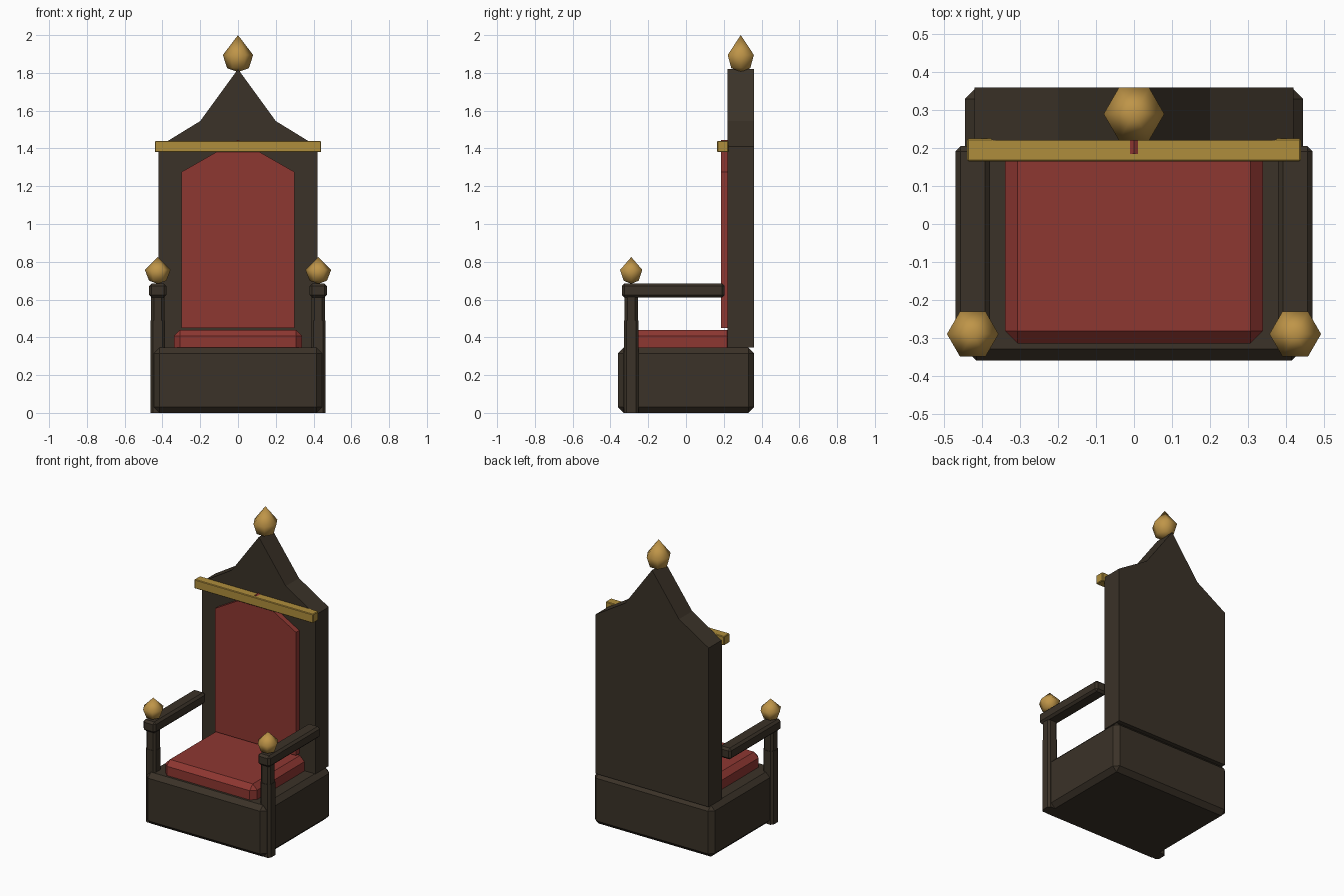
import bpy, bmesh, math

if "Cube" in bpy.data.objects:
    bpy.data.objects.remove(bpy.data.objects["Cube"])


def material(name, rgb):
    m = bpy.data.materials.new(name)
    m.diffuse_color = (*rgb, 1)
    m.use_nodes = True
    m.node_tree.nodes["Principled BSDF"].inputs["Base Color"].default_value = m.diffuse_color
    return m


WOOD = material("dark wood", (0.043, 0.032, 0.021))
RED = material("red velvet", (0.27, 0.038, 0.031))
GOLD = material("gold trim", (0.43, 0.27, 0.045))
BRASS = material("warm gold", (0.52, 0.30, 0.065))


def finish(name, bm, mat):
    bmesh.ops.recalc_face_normals(bm, faces=bm.faces)
    me = bpy.data.meshes.new(name)
    bm.to_mesh(me)
    bm.free()
    me.materials.append(mat)
    ob = bpy.data.objects.new(name, me)
    bpy.context.collection.objects.link(ob)
    return ob


def box(name, x, y, z, mat, bevel=0.0, vertical_only=False):
    """Box from (min, max) ranges, with optional chamfered edges."""
    bm = bmesh.new()
    bmesh.ops.create_cube(bm, size=1)
    for v in bm.verts:
        for i, (lo, hi) in enumerate((x, y, z)):
            v.co[i] = (lo + hi) / 2 + v.co[i] * (hi - lo)
    if bevel:
        edges = [e for e in bm.edges if not vertical_only
                 or abs(e.verts[0].co.z - e.verts[1].co.z) > 1e-4]
        bmesh.ops.bevel(bm, geom=edges, offset=bevel, segments=1,
                        affect='EDGES', profile=0.5)
    return finish(name, bm, mat)


def slab(name, half, y0, y1, mat):
    """Mirror a half outline (x, z) about x = 0 and extrude it along y."""
    outline = half + [(-x, z) for x, z in reversed(half) if x > 0]
    bm = bmesh.new()
    face = bm.faces.new([bm.verts.new((x, y0, z)) for x, z in outline])
    ext = bmesh.ops.extrude_face_region(bm, geom=[face])
    for v in ext["geom"]:
        if isinstance(v, bmesh.types.BMVert):
            v.co.y = y1
    return finish(name, bm, mat)


def finial(name, x, y, profile, mat):
    """Six-sided turned knob; profile runs (radius, z) from bottom to top."""
    bm = bmesh.new()
    rings = []
    for r, z in profile:
        if r == 0:
            rings.append([bm.verts.new((x, y, z))] * 6)
        else:
            rings.append([bm.verts.new((x + r * math.cos(i * math.pi / 3),
                                        y + r * math.sin(i * math.pi / 3), z))
                          for i in range(6)])
    for a, b in zip(rings, rings[1:]):
        for i in range(6):
            j = (i + 1) % 6
            bm.faces.new(list(dict.fromkeys((a[i], a[j], b[j], b[i]))))
    for f in bm.faces:
        f.smooth = True
    return finish(name, bm, mat)


# Base block and seat cushion
box("base", (-0.445, 0.445), (-0.36, 0.36), (0, 0.345), WOOD, 0.03)
box("seat_cushion", (-0.34, 0.34), (-0.315, 0.25), (0.28, 0.44), RED, 0.033)

# Pointed back, its padded panel and the gold rail
slab("back", [(0.42, 0.345), (0.42, 1.41), (0.20, 1.545), (0, 1.82)],
     0.22, 0.36, WOOD)
slab("back_cushion", [(0.30, 0.45), (0.30, 1.275), (0, 1.446)],
     0.185, 0.225, RED)
box("back_rail", (-0.44, 0.44), (0.165, 0.225), (1.38, 1.44), GOLD, 0.004)

# Arms: post, thicker post foot, rest and knob on each side
for side, s in (("left", -1), ("right", 1)):
    cx, cy = s * 0.425, -0.29
    for part, h, z in (("arm_post", 0.035, (0.4, 0.63)),
                       ("arm_post_foot", 0.038, (0, 0.49))):
        box(f"{side}_{part}", (cx - h, cx + h), (cy - h, cy + h), z,
            WOOD, 0.014, True)
    box(f"{side}_armrest", (cx - 0.046, cx + 0.046), (-0.34, 0.205),
        (0.61, 0.685), WOOD, 0.014)
    finial(f"{side}_arm_finial", cx, cy,
           [(0, 0.683), (0.046, 0.70), (0.068, 0.757), (0, 0.825)], BRASS)

# Knob on the peak
finial("top_finial", 0, 0.29,
       [(0, 1.805), (0.058, 1.825), (0.08, 1.895), (0, 2.0)], BRASS)
